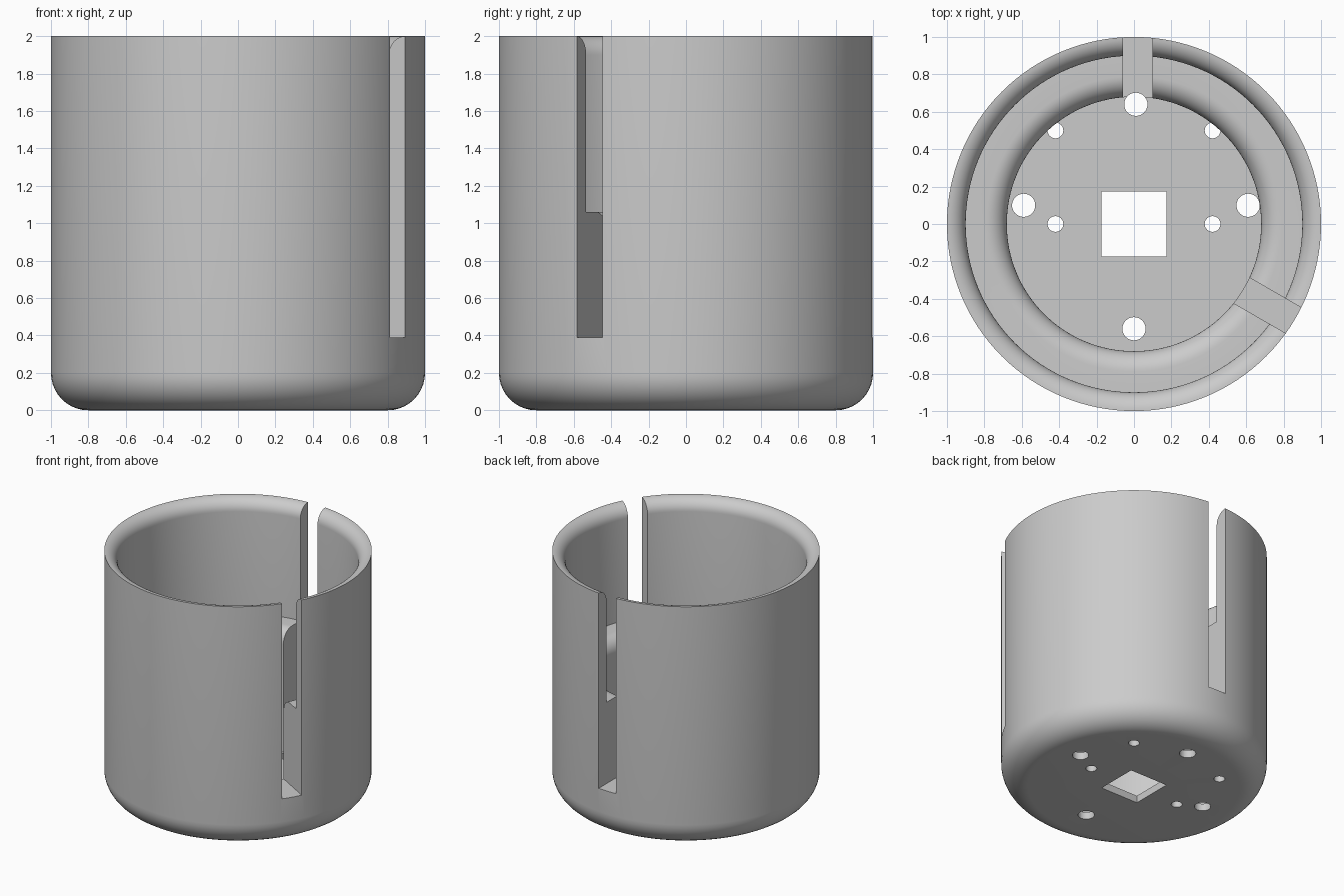
import bpy, bmesh
from math import sin, cos, pi, radians
from mathutils import Matrix, Vector

if "Cube" in bpy.data.objects:
    bpy.data.objects.remove(bpy.data.objects["Cube"], do_unlink=True)

grey = bpy.data.materials.new("plain grey")
grey.use_nodes = True
grey.diffuse_color = (0.6, 0.6, 0.6, 1)
grey.node_tree.nodes["Principled BSDF"].inputs["Base Color"].default_value = (0.6, 0.6, 0.6, 1)

FLOOR, LEDGE, SLOT_BOTTOM = 0.06, 1.06, 0.39
BORE, INNER, OUTER, TOP = 0.68, 0.9, 1.0, 2.0


def arc(cx, cz, r, start, end, steps=10):
    """Points of a circular fillet, angles in degrees."""
    angles = [radians(start + (end - start) * i / steps) for i in range(steps + 1)]
    return [(cx + r * cos(a), cz + r * sin(a)) for a in angles]


def make_object(name, bm):
    bmesh.ops.recalc_face_normals(bm, faces=bm.faces)
    mesh = bpy.data.meshes.new(name)
    bm.to_mesh(mesh)
    bm.free()
    mesh.materials.append(grey)
    obj = bpy.data.objects.new(name, mesh)
    bpy.context.collection.objects.link(obj)
    return obj


def lathe(name, profile, steps=128):
    bm = bmesh.new()
    verts = [bm.verts.new((r, 0, z)) for r, z in profile]
    edges = [bm.edges.new(pair) for pair in zip(verts, verts[1:])]
    bmesh.ops.spin(bm, geom=verts + edges, cent=(0, 0, 0), axis=(0, 0, 1),
                   angle=2 * pi, steps=steps, use_merge=True)
    bmesh.ops.remove_doubles(bm, verts=bm.verts, dist=1e-5)
    return make_object(name, bm)


def box(low, high, turn=0):
    low, high = Vector(low), Vector(high)
    bm = bmesh.new()
    bmesh.ops.create_cube(bm, size=1)
    bmesh.ops.scale(bm, vec=high - low, verts=bm.verts)
    bmesh.ops.translate(bm, vec=(low + high) / 2, verts=bm.verts)
    bmesh.ops.rotate(bm, verts=bm.verts, matrix=Matrix.Rotation(radians(turn), 3, "Z"))
    return make_object("box_cutter", bm)


def drill(x, y, r):
    bm = bmesh.new()
    bmesh.ops.create_cone(bm, cap_ends=True, segments=32, radius1=r, radius2=r, depth=0.6,
                          matrix=Matrix.Translation((x, y, 0.2)))
    return make_object("hole_cutter", bm)


def cut(target, cutter):
    cutter.hide_render = True
    mod = target.modifiers.new("cut", "BOOLEAN")
    mod.operation, mod.solver, mod.object = "DIFFERENCE", "EXACT", cutter
    bpy.context.view_layer.objects.active = target
    bpy.ops.object.modifier_apply(modifier=mod.name)
    bpy.data.objects.remove(cutter, do_unlink=True)


# Cup body: rounded base, flared rim, inner ledge with a rounded lip, thin floor
lip = 0.11
profile = [(0, 0)]
profile += arc(OUTER - 0.2, 0.2, 0.2, -90, 0)
profile += arc(OUTER, TOP - 0.1, 0.1, 90, 180)
profile += [(INNER, LEDGE)]
profile += arc(BORE + lip, LEDGE - lip, lip, 90, 180)
profile += [(BORE, FLOOR), (0, FLOOR)]
cup = lathe("cup_body", profile)

# Two upright slots through the wall, a third of a turn apart
for turn in (0, -120):
    cut(cup, box((-0.06, 0.5, SLOT_BOTTOM), (0.1, 1.2, 2.2), turn))

# Square opening and round mounting holes in the floor
cut(cup, box((-0.173, -0.173, -0.2), (0.173, 0.173, 0.3)))
for x, y in ((0.01, 0.64), (-0.59, 0.1), (0.61, 0.1), (0, -0.56)):
    cut(cup, drill(x, y, 0.062))
for x in (-0.42, 0.42):
    for y in (0, 0.5):
        cut(cup, drill(x, y, 0.042))

# Smooth curved faces, crisp edges
bpy.ops.object.select_all(action="DESELECT")
cup.select_set(True)
bpy.context.view_layer.objects.active = cup
bpy.ops.object.shade_smooth_by_angle(angle=radians(30))
